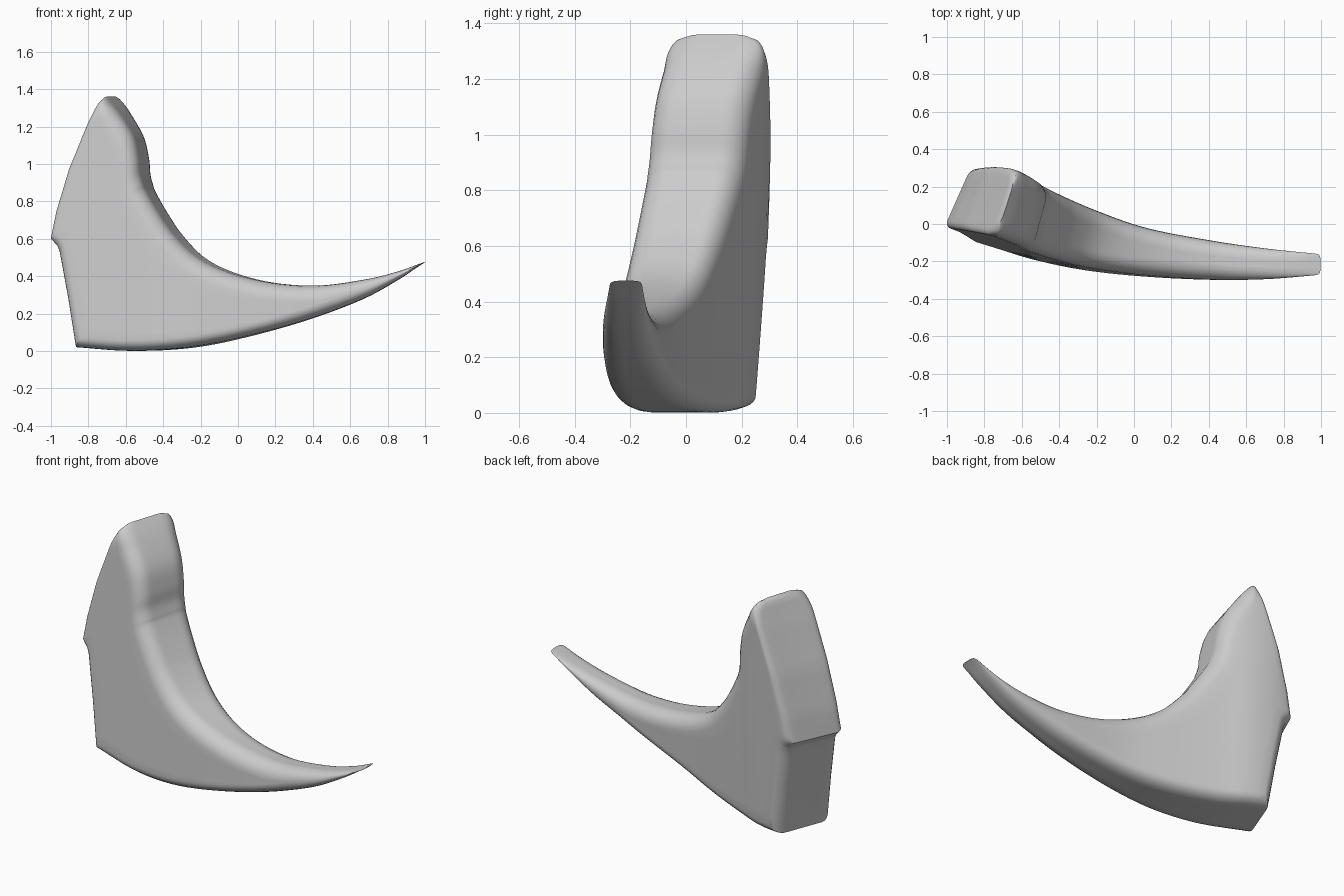
import bpy, bmesh, math

if "Cube" in bpy.data.objects:
    bpy.data.objects.remove(bpy.data.objects["Cube"])

# Paired outline stations, root peak to tip: outer (x, z), inner (x, z)
STATIONS = [
    (-.755, 1.34, -.735, 1.36), (-.815, 1.21, -.665, 1.28), (-.915, .97, -.58, 1.15),
    (-.985, .74, -.548, 1.03), (-1.015, .60, -.54, .945), (-.98, .56, -.525, .89),
    (-.97, .53, -.51, .85), (-.925, .28, -.44, .73), (-.885, .02, -.36, .615),
    (-.60, .001, -.24, .50), (-.30, .018, -.07, .42), (0, .073, .16, .365),
    (.35, .165, .42, .35), (.65, .275, .68, .384), (.85, .38, .85, .425),
    (.96, .45, .96, .463), (.997, .472, .997, .476)]
ROOT = 8  # outer outline is straight-edged up to this station

# Sideways bend: x, front y, back y, x shift of the back
BEND = [(-1, -.02, .295, .14), (-.87, -.062, .283, .13), (-.73, -.105, .25, .115),
        (-.55, -.16, .18, .09), (-.3, -.215, .085, .085), (0, -.253, -.005, .06),
        (.4, -.28, -.075, .03), (.7, -.282, -.12, .02), (1, -.265, -.155, 0)]


def cubic(a, b, c, d, t):
    return b + .5 * t * (c - a + t * (2*a - 5*b + 4*c - d + t * (3*(b - c) + d - a)))


def bend(x):
    x = max(-1, min(.9999, x))
    i = max(k for k in range(len(BEND) - 1) if BEND[k][0] <= x)
    a, b = BEND[i], BEND[i + 1]
    # Smooth slopes for uneven key spacing
    def slope(k, j):
        lo, hi = BEND[max(k - 1, 0)], BEND[min(k + 1, len(BEND) - 1)]
        return (hi[j] - lo[j]) / (hi[0] - lo[0])
    h = b[0] - a[0]
    t = (x - a[0]) / h
    return [(2*t**3 - 3*t*t + 1) * a[j] + (t**3 - 2*t*t + t) * h * slope(i, j)
            + (3*t*t - 2*t**3) * b[j] + (t**3 - t*t) * h * slope(i + 1, j) for j in (1, 2, 3)]


def place(x, z, v):
    yf, yb, d = bend(x)
    return (x + v * d, yf + v * (yb - yf) + .05 * (z - .6), z)


def ring(st, f, vscale):
    """Rounded rectangle between the outer and inner outline."""
    lx, lz, ux, uz = st
    length = math.hypot(ux - lx, uz - lz)
    yf, yb, d = bend((lx + ux) / 2)
    thick = math.hypot(yb - yf, d)
    k = min(f / 9, 1)
    r_out, r_in = .03 + .04 * k, .085
    pts = []
    def corner(cu, cv, su, sv, r, a0):
        ru, rv = min(r / length, .45), min(r / thick, .36)
        for n in range(6):
            a = a0 + n * math.pi / 10
            pts.append((cu + su * ru + ru * math.cos(a), cv + sv * rv + rv * math.sin(a)))
    corner(0, 0, 1, 1, r_out, math.pi)
    corner(1, 0, -1, 1, r_in, 1.5 * math.pi)
    corner(1, 1, -1, -1, r_in, 0)
    corner(0, 1, 1, -1, r_out, .5 * math.pi)
    # Subdivide the long sides so they follow the bend
    full = []
    for i, p in enumerate(pts):
        full.append(p)
        if i in (5, 11, 17, 23):
            q = pts[(i + 1) % 24]
            full += [(p[0] + (q[0] - p[0]) * n / 8, p[1] + (q[1] - p[1]) * n / 8)
                     for n in range(1, 8)]
    return [place(lx + u * (ux - lx), lz + u * (uz - lz), .5 + (v - .5) * vscale)
            for u, v in full]


bm = bmesh.new()
rings = []
last = len(STATIONS) - 1
STEPS = 5
for i in range(last):
    for s in range(STEPS + (i == last - 1)):
        t = s / STEPS
        k = [STATIONS[max(0, min(last, i + o))] for o in (-1, 0, 1, 2)]
        st = [cubic(*(p[j] for p in k), t) for j in range(4)]
        if i < ROOT:
            # Straight root facets
            st[:2] = [k[1][j] + t * (k[2][j] - k[1][j]) for j in (0, 1)]
        elif i == ROOT:
            # Sharp lower root corner
            st[:2] = [cubic(2 * k[1][j] - k[2][j], k[1][j], k[2][j], k[3][j], t) for j in (0, 1)]
        f = i + t
        # Narrow the peak and round off the tip
        vs = 1
        if f < 1:
            vs = .6 + .4 * math.sqrt(1 - (1 - f) ** 2)
        if f > last - 1:
            vs = .55 + .45 * math.sqrt(max(0, 1 - (f - last + 1) ** 2))
        rings.append([bm.verts.new(p) for p in ring(st, f, vs)])

for a, b in zip(rings, rings[1:]):
    n = len(a)
    for j in range(n):
        bm.faces.new((a[j], a[(j + 1) % n], b[(j + 1) % n], b[j]))
bm.faces.new(rings[0])
bm.faces.new(rings[-1])
bmesh.ops.recalc_face_normals(bm, faces=bm.faces)

mesh = bpy.data.meshes.new("curved_claw")
bm.to_mesh(mesh)
bm.free()
claw = bpy.data.objects.new("curved_claw", mesh)
bpy.context.collection.objects.link(claw)
bpy.context.view_layer.objects.active = claw
claw.select_set(True)
bpy.ops.object.shade_smooth_by_angle(angle=math.radians(40))
